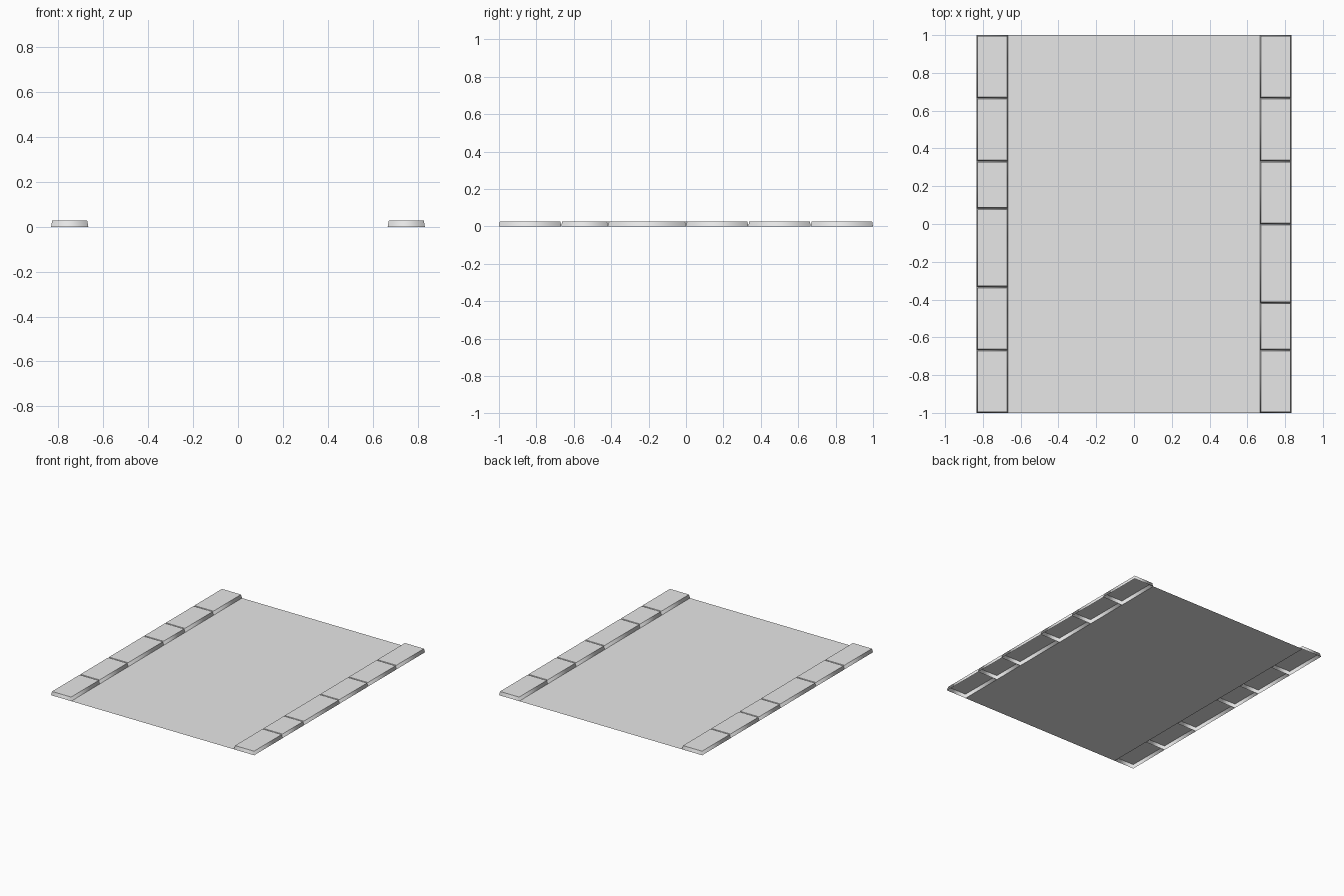
import bpy
import bmesh

cube = bpy.data.objects.get("Cube")
if cube:
    bpy.data.objects.remove(cube, do_unlink=True)

INNER, OUTER = 0.667, 0.833   # kerb strip limits in x
HEIGHT, TAPER = 0.027, 0.005  # kerb height and inset of its top

grey = bpy.data.materials.new("light_grey")
grey.use_nodes = True
grey.diffuse_color = (0.8, 0.8, 0.8, 1)
grey.node_tree.nodes["Principled BSDF"].inputs["Base Color"].default_value = (0.8, 0.8, 0.8, 1)


def add_object(name, bm):
    mesh = bpy.data.meshes.new(name)
    bm.to_mesh(mesh)
    bm.free()
    mesh.materials.append(grey)
    obj = bpy.data.objects.new(name, mesh)
    bpy.context.collection.objects.link(obj)
    return obj


def ring(bm, x0, x1, y0, y1, z):
    return [bm.verts.new((x, y, z)) for x, y in ((x0, y0), (x1, y0), (x1, y1), (x0, y1))]


def kerb_stone(name, x0, x1, y0, y1):
    """Open-bottomed block with sloping walls, softly shaded around its corners."""
    bm = bmesh.new()
    low = ring(bm, x0, x1, y0, y1, 0)
    high = ring(bm, x0 + TAPER, x1 - TAPER, y0 + TAPER, y1 - TAPER, HEIGHT)
    top = bm.faces.new(high)
    for i in range(4):
        j = (i + 1) % 4
        bm.faces.new((low[i], low[j], high[j], high[i])).smooth = True
    for edge in top.edges:
        edge.smooth = False
    return add_object(name, bm)


# Road surface: a single flat sheet between the kerbs
bm = bmesh.new()
bm.faces.new(ring(bm, -INNER, INNER, -1, 1, 0))
add_object("road_surface", bm)

# Kerb stones along both sides, with uneven joints
joints = {
    "right": (-OUTER, -INNER, (-1, -0.667, -0.333, 0.083, 0.333, 0.667, 1)),
    "left": (INNER, OUTER, (-1, -0.667, -0.417, 0, 0.333, 0.667, 1)),
}
for side, (x0, x1, ys) in joints.items():
    for n, (y0, y1) in enumerate(zip(ys, ys[1:]), 1):
        kerb_stone(f"{side}_kerb_stone_{n}", x0, x1, y0, y1)
